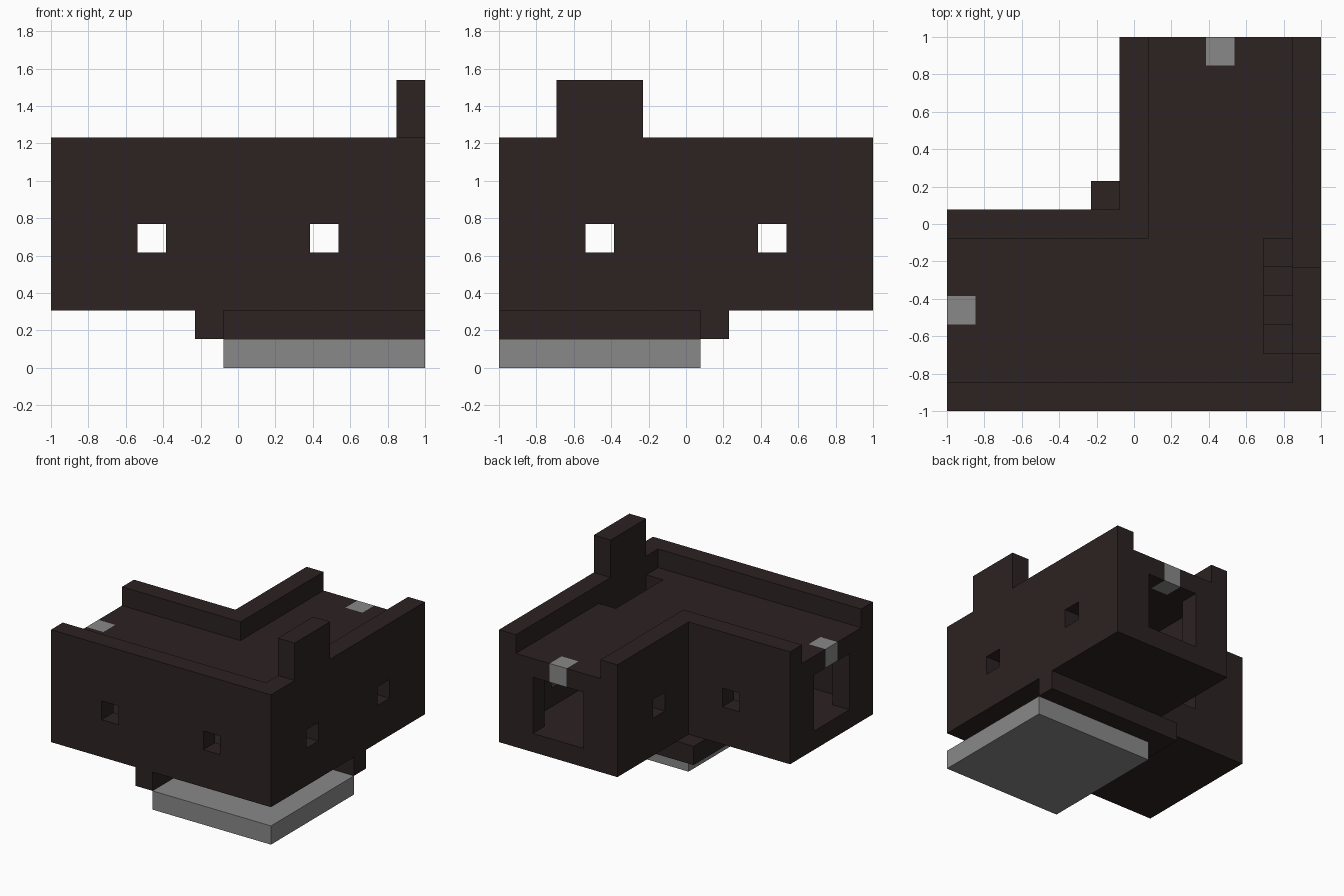
import bpy
import bmesh

U = 2 / 13          # one building block
HALF = 6.5          # blocks from the centre to each side

if "Cube" in bpy.data.objects:
    bpy.data.objects.remove(bpy.data.objects["Cube"])


def make_material(name, rgb):
    mat = bpy.data.materials.new(name)
    mat.use_nodes = True
    color = (*rgb, 1)
    mat.diffuse_color = color
    bsdf = mat.node_tree.nodes["Principled BSDF"]
    bsdf.inputs["Base Color"].default_value = color
    bsdf.inputs["Roughness"].default_value = 0.9
    return mat


dark = make_material("dark brown", (0.026, 0.016, 0.016))
grey = make_material("stone grey", (0.25, 0.25, 0.25))


def prism(name, outline, z0, z1, mat=dark):
    """Extrude a plan outline, given in blocks, between two heights."""
    bm = bmesh.new()
    base = [bm.verts.new(((x - HALF) * U, (y - HALF) * U, z0 * U)) for x, y in outline]
    face = bm.faces.new(base)
    top = bmesh.ops.extrude_face_region(bm, geom=[face])["geom"]
    moved = [v for v in top if isinstance(v, bmesh.types.BMVert)]
    bmesh.ops.translate(bm, verts=moved, vec=(0, 0, (z1 - z0) * U))
    bmesh.ops.recalc_face_normals(bm, faces=bm.faces)
    mesh = bpy.data.meshes.new(name)
    bm.to_mesh(mesh)
    bm.free()
    mesh.materials.append(mat)
    obj = bpy.data.objects.new(name, mesh)
    bpy.context.collection.objects.link(obj)
    return obj


def box(name, x0, x1, y0, y1, z0, z1, mat=dark):
    return prism(name, [(x0, y0), (x1, y0), (x1, y1), (x0, y1)], z0, z1, mat)


def ell(x0, x1, y0, y1, inner_x, inner_y):
    """L-shaped outline with the back right quarter missing."""
    return [(x0, y0), (x1, y0), (x1, y1), (inner_x, y1), (inner_x, inner_y), (x0, inner_y)]


# L-shaped walls, solid before cutting
walls = prism("walls", ell(0, 13, 0, 13, 6, 7), 2, 8)

cutters = [
    prism("chamber_cutter", ell(1, 12, 1, 12, 7, 6), 3, 6),
    prism("walkway_cutter", ell(-1, 12, 1, 14, 7, 6), 7, 9),
    box("stairwell_cutter", 11, 12, 2, 6, 5, 8),
    # doorways and lintel stone sockets at both ends
    box("back_door_cutter", 8, 11, 11, 14, 3, 6),
    box("side_door_cutter", -1, 2, 2, 5, 3, 6),
    box("back_lintel_cutter", 9, 10, 12, 14, 5, 8),
    box("side_lintel_cutter", -1, 1, 3, 4, 5, 8),
]
# square windows, mirrored across the diagonal of the plan
for i, (across, depth) in enumerate([(3, 0), (9, 0), (3, 6)]):
    a0, a1, d0, d1 = across, across + 1, depth - 0.5, depth + 1.5
    cutters.append(box(f"window_cutter_a{i}", a0, a1, d0, d1, 4, 5))
    cutters.append(box(f"window_cutter_b{i}", 13 - d1, 13 - d0, 13 - a1, 13 - a0, 4, 5))

for cutter in cutters:
    mod = walls.modifiers.new(cutter.name, "BOOLEAN")
    mod.operation = "DIFFERENCE"
    mod.solver = "EXACT"
    mod.object = cutter

# apply the cuts and discard the cutters
depsgraph = bpy.context.evaluated_depsgraph_get()
cut_mesh = bpy.data.meshes.new_from_object(walls.evaluated_get(depsgraph))
walls.modifiers.clear()
walls.data = cut_mesh
for cutter in cutters:
    bpy.data.objects.remove(cutter)

# raised merlon on the side parapet
box("merlon", 12, 13, 2, 5, 8, 10)

# stairs from the walkway down into the chamber
for i in range(3):
    box(f"stair_{i + 1}", 11, 12, 5 - i, 6 - i, 3, 6 - i)

# grey lintel stones, flush with the walkway
box("back_lintel_stone", 9, 10, 12, 13, 6, 7, grey)
box("side_lintel_stone", 0, 1, 3, 4, 6, 7, grey)

# base plate with the bracket that carries it
box("base_plate", 6, 13, 0, 7, 0, 1, grey)
prism("base_bracket", [(5, 0), (6, 0), (6, 7), (13, 7), (13, 8), (5, 8)], 1, 2)
